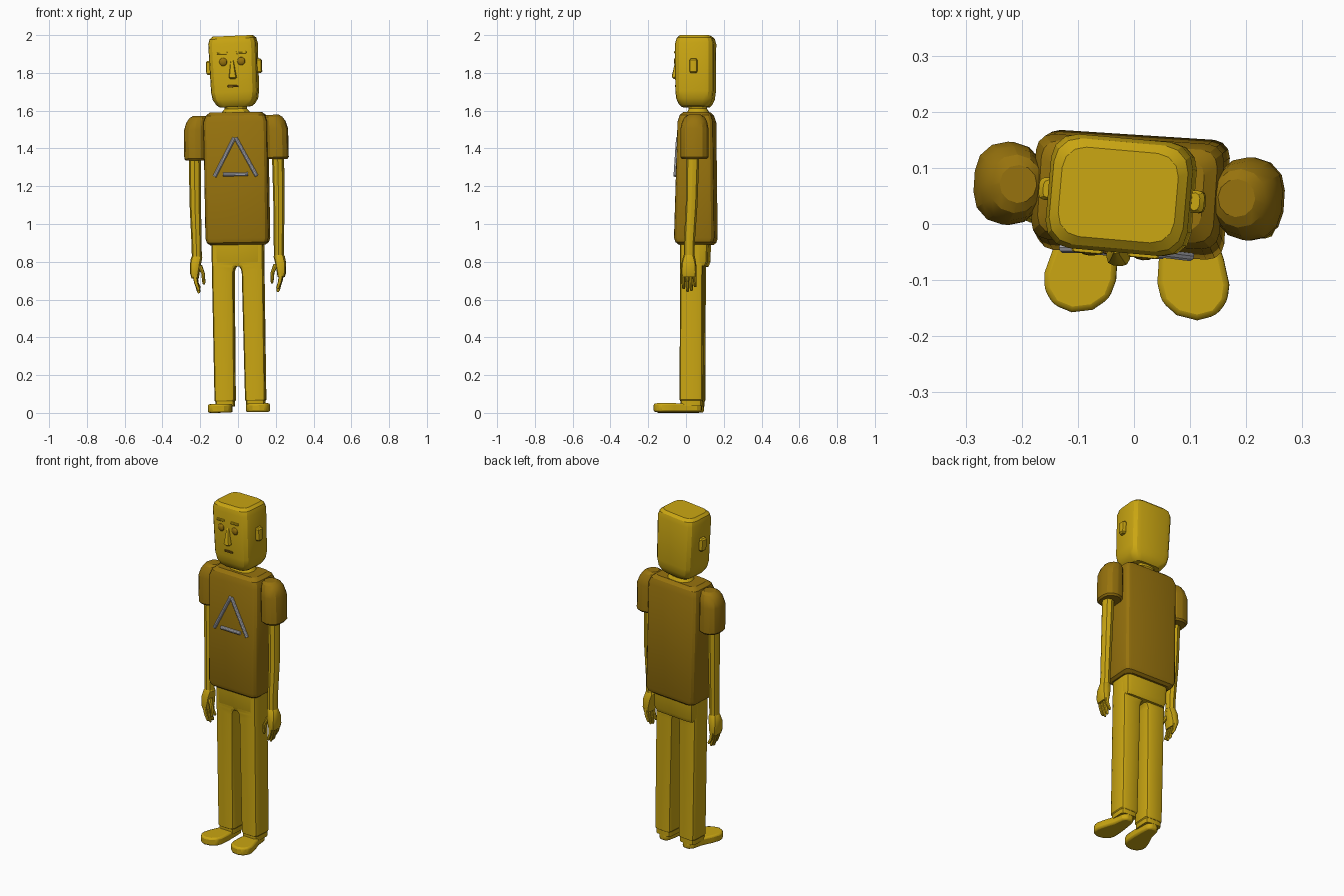
import bpy, bmesh, math
from mathutils import Matrix, Vector


def material(name, rgb):
    m = bpy.data.materials.new(name)
    m.diffuse_color = (*rgb, 1)
    return m


GOLD = material("gold", (0.59, 0.38, 0.006))
BROWN = material("brown", (0.31, 0.17, 0.004))
DARK = material("dark_brown", (0.16, 0.08, 0.004))
GREY = material("light_grey", (0.55, 0.55, 0.60))


def frame(origin, yaw, roll):
    return (Matrix.Translation(origin) @ Matrix.Rotation(math.radians(yaw), 4, 'Z')
            @ Matrix.Rotation(math.radians(roll), 4, 'Y'))


# The whole body is turned and leans slightly; the head a little more
BODY = frame((0, 0.058, 0.9), -3.7, -1.0) @ Matrix.Translation((0, 0, -0.9))
HEAD = frame((-0.02, 0.051, 1.81), -5, -2.5)


def finish(name, bm, mat, mtx, bevel=0):
    bmesh.ops.remove_doubles(bm, verts=bm.verts, dist=0.0002)
    bmesh.ops.recalc_face_normals(bm, faces=bm.faces)
    me = bpy.data.meshes.new(name)
    bm.to_mesh(me)
    bm.free()
    me.materials.append(mat)
    ob = bpy.data.objects.new(name, me)
    bpy.context.collection.objects.link(ob)
    ob.matrix_world = mtx
    if bevel:
        b = ob.modifiers.new("bevel", 'BEVEL')
        b.width, b.segments, b.limit_method = bevel, 2, 'ANGLE'
    bpy.ops.object.select_all(action='DESELECT')
    bpy.context.view_layer.objects.active = ob
    ob.select_set(True)
    bpy.ops.object.shade_smooth_by_angle(angle=math.radians(25))
    return ob


def loft(name, rings, mat, mtx=BODY, side=1, seg=2):
    """Skin stacked rounded rectangles: (z, cx, cy, half_w, half_d, radius)."""
    bm = bmesh.new()
    prev = first = None
    for z, cx, cy, hw, hd, r in rings:
        r = min(r, hw, hd)
        ring = []
        for q, (sx, sy) in enumerate(((1, 1), (-1, 1), (-1, -1), (1, -1))):
            for i in range(seg + 1):
                a = (q + i / seg) * math.pi / 2
                x = cx + sx * (hw - r) + r * math.cos(a)
                y = cy + sy * (hd - r) + r * math.sin(a)
                ring.append(bm.verts.new((side * x, y, z)))
        if prev:
            n = len(ring)
            for i in range(n):
                j = (i + 1) % n
                bm.faces.new((prev[i], prev[j], ring[j], ring[i]))
        else:
            first = ring
        prev = ring
    bm.faces.new(first)
    bm.faces.new(prev)
    return finish(name, bm, mat, mtx)


def block(name, c, half, mat, mtx, r):
    """Small block with softened ends."""
    x, y, z = c
    w, d, h = half
    e = min(h * 0.4, 0.008)
    return loft(name, [(z - h, x, y, w - e, d - e * 0.5, r), (z - h + e, x, y, w, d, r),
                       (z + h - e, x, y, w, d, r), (z + h, x, y, w - e, d - e * 0.5, r)], mat, mtx)


def bar(name, a, b, r, mat, mtx):
    a, b = Vector(a), Vector(b)
    d = b - a
    bm = bmesh.new()
    bmesh.ops.create_cone(bm, cap_ends=True, segments=10, radius1=r, radius2=r, depth=d.length,
                          matrix=Matrix.Translation((a + b) / 2) @ d.to_track_quat('Z', 'Y').to_matrix().to_4x4())
    return finish(name, bm, mat, mtx)


# Shirt body and neck
loft("shirt", [(0.890, 0, -0.006, 0.145, 0.085, 0.03), (0.902, 0, -0.006, 0.160, 0.100, 0.03),
               (0.925, 0, -0.006, 0.167, 0.107, 0.03), (1.540, 0, -0.001, 0.168, 0.094, 0.03),
               (1.575, 0, -0.001, 0.157, 0.083, 0.03), (1.592, 0, 0, 0.135, 0.065, 0.03)], BROWN, seg=3)
loft("neck", [(1.57, 0, 0.006, 0.085, 0.062, 0.05), (1.595, 0, 0.006, 0.072, 0.055, 0.05),
              (1.61, 0, 0.004, 0.058, 0.048, 0.045), (1.65, 0, 0, 0.07, 0.055, 0.045)], GOLD, seg=3)

# Triangle emblem bars on the chest


def chest(x, z):
    return (x, -0.115 + 0.031 * (z - 0.925) - 0.003, z)


bar("emblem_left_bar", chest(-0.112, 1.252), chest(-0.003, 1.457), 0.010, GREY, BODY)
bar("emblem_right_bar", chest(0.112, 1.252), chest(0.003, 1.457), 0.010, GREY, BODY)
bar("emblem_base_bar", chest(-0.066, 1.263), chest(0.066, 1.263), 0.010, GREY, BODY)

# Hips of the trousers
loft("hips", [(0.775, 0, -0.010, 0.128, 0.064, 0.025), (0.80, 0, -0.009, 0.136, 0.074, 0.03),
              (0.92, 0, -0.008, 0.137, 0.076, 0.03)], GOLD)

SHOE = [(0.062, 0.032), (0.100, 0.032), (0.118, 0.010), (0.128, -0.05), (0.152, -0.11), (0.165, -0.155),
        (0.163, -0.185), (0.145, -0.211), (0.112, -0.222), (0.075, -0.215), (0.047, -0.193),
        (0.037, -0.160), (0.037, -0.100), (0.042, -0.03), (0.047, 0.015)]

for s, tag in ((-1, "left"), (1, "right")):
    # Sleeve
    loft(tag + "_sleeve", [(1.340, 0.216, 0, 0.052, 0.066, 0.05), (1.350, 0.216, 0, 0.060, 0.074, 0.055),
                           (1.500, 0.215, 0, 0.060, 0.074, 0.055), (1.540, 0.207, 0, 0.056, 0.066, 0.055),
                           (1.564, 0.200, 0, 0.046, 0.052, 0.045), (1.575, 0.195, 0, 0.033, 0.034, 0.033)],
         BROWN, side=s, seg=3)
    # Arm
    loft(tag + "_arm", [(0.81, 0.218, -0.028, 0.026, 0.028, 0.03), (0.90, 0.218, -0.026, 0.027, 0.029, 0.03),
                        (1.10, 0.222, -0.014, 0.030, 0.031, 0.03), (1.36, 0.221, -0.008, 0.032, 0.034, 0.034)],
         GOLD, side=s)
    # Palm, fingers and thumb
    loft(tag + "_palm", [(0.715, 0.228, -0.028, 0.018, 0.036, 0.015), (0.74, 0.230, -0.028, 0.023, 0.041, 0.018),
                         (0.79, 0.226, -0.028, 0.028, 0.038, 0.02), (0.825, 0.219, -0.028, 0.030, 0.031, 0.028),
                         (0.835, 0.218, -0.028, 0.024, 0.026, 0.026)], GOLD, side=s)
    for i, tip in enumerate((0.652, 0.637, 0.642, 0.662)):
        y = -0.058 + 0.0205 * i
        loft(f"{tag}_finger_{i + 1}", [(tip, 0.209, y + 0.002, 0.005, 0.005, 0.005),
                                       (tip + 0.008, 0.211, y + 0.001, 0.009, 0.008, 0.008),
                                       (0.69, 0.222, y, 0.010, 0.009, 0.009),
                                       (0.735, 0.230, y, 0.012, 0.010, 0.010)], GOLD, side=s)
    loft(tag + "_thumb", [(0.683, 0.181, -0.058, 0.005, 0.005, 0.005), (0.692, 0.181, -0.058, 0.008, 0.009, 0.009),
                          (0.74, 0.184, -0.056, 0.010, 0.011, 0.01), (0.785, 0.203, -0.046, 0.014, 0.014, 0.014)],
         GOLD, side=s)
    # Trouser leg, arched at the inner top, with a cuff
    loft(tag + "_leg", [(0.062, 0.081, -0.023, 0.050, 0.058, 0.02), (0.068, 0.081, -0.023, 0.054, 0.061, 0.02),
                        (0.745, 0.079, -0.021, 0.058, 0.061, 0.02), (0.765, 0.076, -0.021, 0.061, 0.061, 0.02),
                        (0.778, 0.071, -0.021, 0.066, 0.061, 0.02), (0.785, 0.068, -0.021, 0.069, 0.061, 0.02),
                        (0.90, 0.068, -0.021, 0.069, 0.061, 0.02)], GOLD, side=s)
    loft(tag + "_cuff", [(0.035, 0.081, -0.023, 0.050, 0.056, 0.02), (0.066, 0.081, -0.023, 0.050, 0.056, 0.02)],
         GOLD, side=s)
    # Shoe
    bm = bmesh.new()
    face = bm.faces.new([bm.verts.new((s * x, y, 0.0025)) for x, y in SHOE])
    up = bmesh.ops.extrude_face_region(bm, geom=[face])
    bmesh.ops.translate(bm, vec=(0, 0, 0.046), verts=[v for v in up["geom"] if isinstance(v, bmesh.types.BMVert)])
    finish(tag + "_shoe", bm, GOLD, BODY, bevel=0.010)

# Head
loft("head", [(-0.190, 0, 0, 0.082, 0.072, 0.035), (-0.178, 0, 0, 0.098, 0.084, 0.04),
              (-0.150, 0, 0, 0.116, 0.096, 0.045), (-0.110, 0, 0, 0.123, 0.101, 0.045),
              (0.145, 0, 0, 0.127, 0.102, 0.045), (0.172, 0, 0, 0.120, 0.095, 0.045),
              (0.186, 0, 0, 0.104, 0.080, 0.04)], GOLD, HEAD, seg=3)
loft("nose", [(-0.042, 0, -0.104, 0.013, 0.012, 0.01), (-0.034, 0, -0.106, 0.021, 0.020, 0.014),
              (-0.018, 0, -0.105, 0.018, 0.019, 0.013), (0.045, 0, -0.100, 0.009, 0.010, 0.007),
              (0.058, 0, -0.098, 0.006, 0.006, 0.005)], GOLD, HEAD)
block("mouth", (0, -0.101, -0.080), (0.029, 0.006, 0.006), DARK, HEAD, 0.004)
for s, tag in ((-1, "left"), (1, "right")):
    block(tag + "_ear", (s * 0.131, 0, 0.022), (0.017, 0.020, 0.038), GOLD, HEAD, 0.010)
    block(tag + "_eyebrow", (s * 0.050, -0.101, 0.096), (0.028, 0.007, 0.006), GOLD, HEAD, 0.004)
    bm = bmesh.new()
    bmesh.ops.create_uvsphere(bm, u_segments=12, v_segments=8, radius=0.022,
                              matrix=Matrix.Translation((s * 0.048, -0.100, 0.050)) @ Matrix.Diagonal((1, 0.55, 1, 1)))
    finish(tag + "_eye", bm, BROWN, HEAD)
